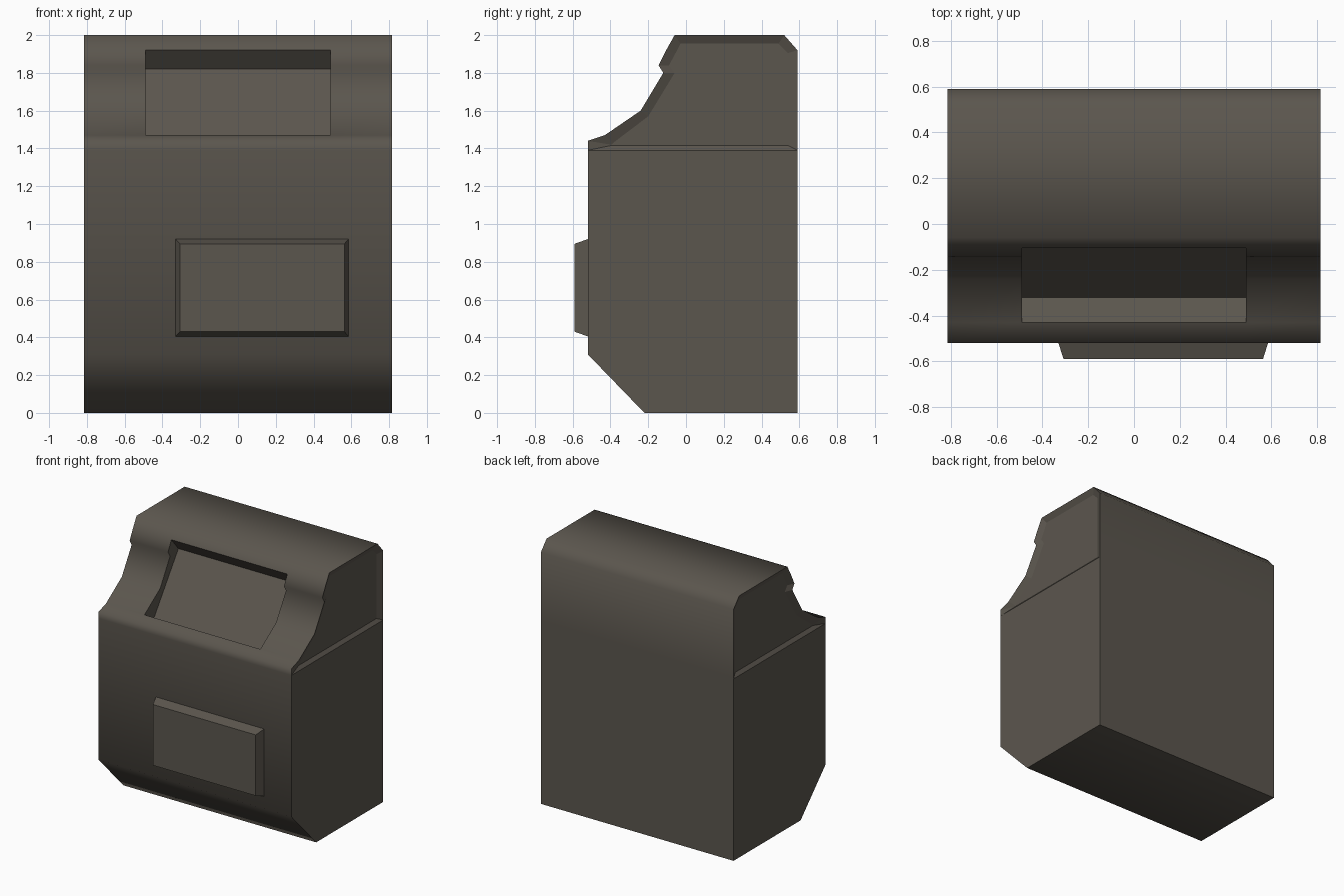
import bpy, bmesh

if "Cube" in bpy.data.objects:
    bpy.data.objects.remove(bpy.data.objects["Cube"])

# One flat colour for the whole cabinet
mat = bpy.data.materials.new("dark_taupe")
mat.diffuse_color = (0.105, 0.093, 0.076, 1)
mat.use_nodes = True
mat.node_tree.nodes["Principled BSDF"].inputs["Base Color"].default_value = mat.diffuse_color


def finish(bm, name):
    bmesh.ops.remove_doubles(bm, verts=bm.verts[:], dist=0.0005)
    bmesh.ops.recalc_face_normals(bm, faces=bm.faces[:])
    for e in bm.edges:
        if len(e.link_faces) == 2 and e.calc_face_angle() > 1.25:
            e.smooth = False
    me = bpy.data.meshes.new(name)
    bm.to_mesh(me)
    bm.free()
    me.materials.append(mat)
    ob = bpy.data.objects.new(name, me)
    bpy.context.collection.objects.link(ob)


def face(bm, pts, smooth=False):
    f = bm.faces.new([bm.verts.new(p) for p in pts])
    f.smooth = smooth


def strip(bm, prof, x0, x1, smooth):
    """Skin an open (y, z) profile between two x positions."""
    for (ya, za), (yb, zb) in zip(prof, prof[1:]):
        face(bm, [(x0, ya, za), (x1, ya, za), (x1, yb, zb), (x0, yb, zb)], smooth)


# Side outline (y, z): up the front, over the top, down the back
outline = [(-.22, 0), (-.52, .31), (-.52, 1.39), (-.52, 1.44), (-.43, 1.47),
           (-.24, 1.60), (-.12, 1.80), (-.145, 1.84), (-.105, 1.92), (-.06, 2),
           (.52, 2), (.59, 1.92), (.59, 1.39), (.59, 0)]
# Sunken side panel outline, matching outline points 2..12
panel = [(-.40, 1.415), (-.395, 1.42), (-.385, 1.43), (-.20, 1.57), (-.06, 1.80),
         (-.09, 1.84), (-.055, 1.905), (-.03, 1.955), (.49, 1.955),
         (.54, 1.905), (.54, 1.415)]
recess = [(-.32, 1.395), (-.02, 1.82)]   # back corners of the screen recess
W, S, DEPTH = .815, .49, .022            # half width, half screen width, panel depth
LO, HI = 4, 8                            # outline points at the recess lips

# Cabinet body
bm = bmesh.new()
closed = outline + outline[:1]
strip(bm, closed, -W, -S, True)
strip(bm, closed, S, W, True)
# middle section, leaving the opening for the screen
strip(bm, closed[:LO + 1], -S, S, True)
strip(bm, closed[HI:], -S, S, True)
strip(bm, [outline[LO]] + recess + [outline[HI]], -S, S, False)
for s in (-1, 1):
    # recess side wall
    face(bm, [(s * S, y, z) for y, z in outline[LO:HI + 1] + recess[::-1]])
    # lower side face
    face(bm, [(s * W, y, z) for y, z in outline[:3] + outline[12:]])
    # sloped rim around the sunken side panel
    ring = outline[2:13]
    for i in range(len(ring)):
        j = (i + 1) % len(ring)
        face(bm, [(s * W, *ring[i]), (s * W, *ring[j]),
                  (s * (W - DEPTH), *panel[j]), (s * (W - DEPTH), *panel[i])])
    face(bm, [(s * (W - DEPTH), y, z) for y, z in panel])
finish(bm, "cabinet_body")

# Bevelled front plate
bm = bmesh.new()


def rect(x0, x1, z0, z1, y):
    return [(x0, y, z0), (x1, y, z0), (x1, y, z1), (x0, y, z1)]


base, front = rect(-.33, .585, .405, .92, -.52), rect(-.307, .563, .43, .895, -.59)
face(bm, base)
face(bm, front)
for i in range(4):
    j = (i + 1) % 4
    face(bm, [base[i], base[j], front[j], front[i]])
finish(bm, "front_plate")
